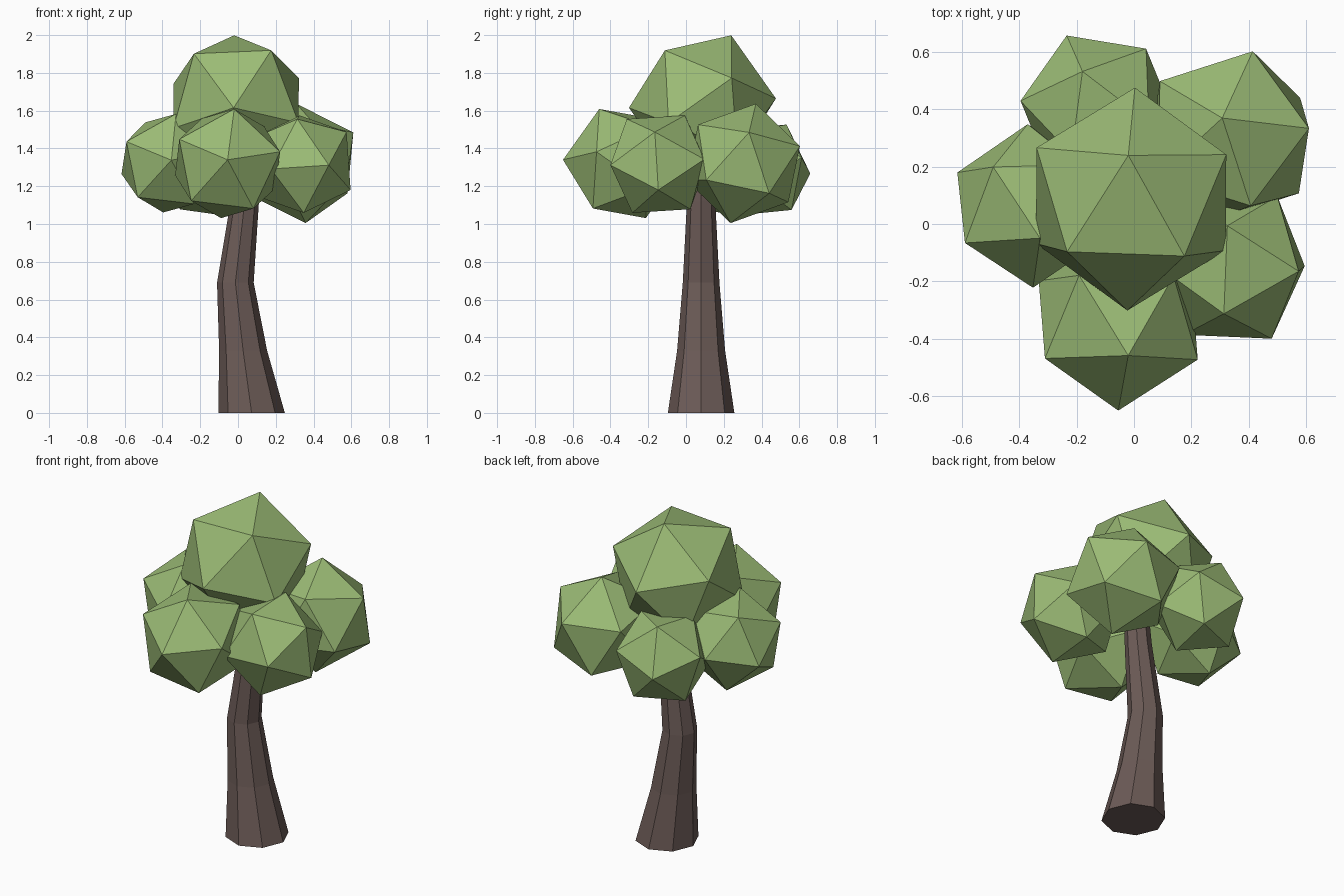
import bpy, bmesh, math
from mathutils import Vector, Matrix

if "Cube" in bpy.data.objects:
    bpy.data.objects.remove(bpy.data.objects["Cube"])


def material(name, rgb):
    m = bpy.data.materials.new(name)
    m.diffuse_color = (*rgb, 1)
    m.use_nodes = True
    m.node_tree.nodes["Principled BSDF"].inputs["Base Color"].default_value = m.diffuse_color
    return m


def finish(name, bm, mat):
    bmesh.ops.recalc_face_normals(bm, faces=bm.faces)
    me = bpy.data.meshes.new(name)
    bm.to_mesh(me)
    bm.free()
    me.materials.append(mat)
    ob = bpy.data.objects.new(name, me)
    bpy.context.collection.objects.link(ob)


def frame(a, b):
    """Orthonormal frame from one corner direction and a neighbouring one."""
    x = Vector(a).normalized()
    z = x.cross(Vector(b)).normalized()
    return Matrix((x, z.cross(x), z)).transposed()


def leaf_clump(name, centre, radius, corner, neighbour):
    """20-sided ball turned so two adjacent corners point in given directions."""
    bm = bmesh.new()
    bmesh.ops.create_icosphere(bm, subdivisions=1, radius=radius)
    bm.verts.ensure_lookup_table()
    v = bm.verts[0]
    n = v.link_edges[0].other_vert(v)
    turn = frame(corner, neighbour) @ frame(v.co, n.co).transposed()
    bm.transform(Matrix.Translation(centre) @ turn.to_4x4())
    finish(name, bm, green)


green = material("leaves", (0.33, 0.50, 0.18))
brown = material("bark", (0.15, 0.105, 0.095))

# Foliage: centre, radius, corner direction, adjacent corner direction
leaf_clump("top_foliage", (-.01, .087, 1.64), .39, (-.01, .153, .36), (.185, -.197, .28))
leaf_clump("front_foliage", (-.055, -.336, 1.32), .316, (0, -.314, .02), (.035, -.124, .29))
leaf_clump("front_right_foliage", (.337, -.145, 1.317), .293, (.238, -.02, .17), (.146, -.263, -.007))
leaf_clump("back_right_foliage", (.333, .303, 1.321), .324, (.278, .031, .164), (-.025, .067, .316))
leaf_clump("left_foliage", (-.362, .063, 1.322), .286, (-.228, -.129, .114), (-.128, .137, .215))
leaf_clump("back_left_foliage", (-.128, .401, 1.286), .279, (-.107, .257, -.019), (-.052, .132, .239))

# Trunk: bent, tapering eight-sided column (ring x, z, radius)
bm = bmesh.new()
rings = []
for x, z, r in [(.072, 0, .176), (.027, .33, .127), (-.014, .69, .097), (.036, 1.12, .075), (.055, 1.4, .065)]:
    rings.append([bm.verts.new((x + r * math.cos(i * math.pi / 4), .08 + r * math.sin(i * math.pi / 4), z))
                  for i in range(8)])
for lo, hi in zip(rings, rings[1:]):
    for i in range(8):
        j = (i + 1) % 8
        bm.faces.new((lo[i], lo[j], hi[j], hi[i]))
bm.faces.new(rings[0])
bm.faces.new(rings[-1])
finish("trunk", bm, brown)
